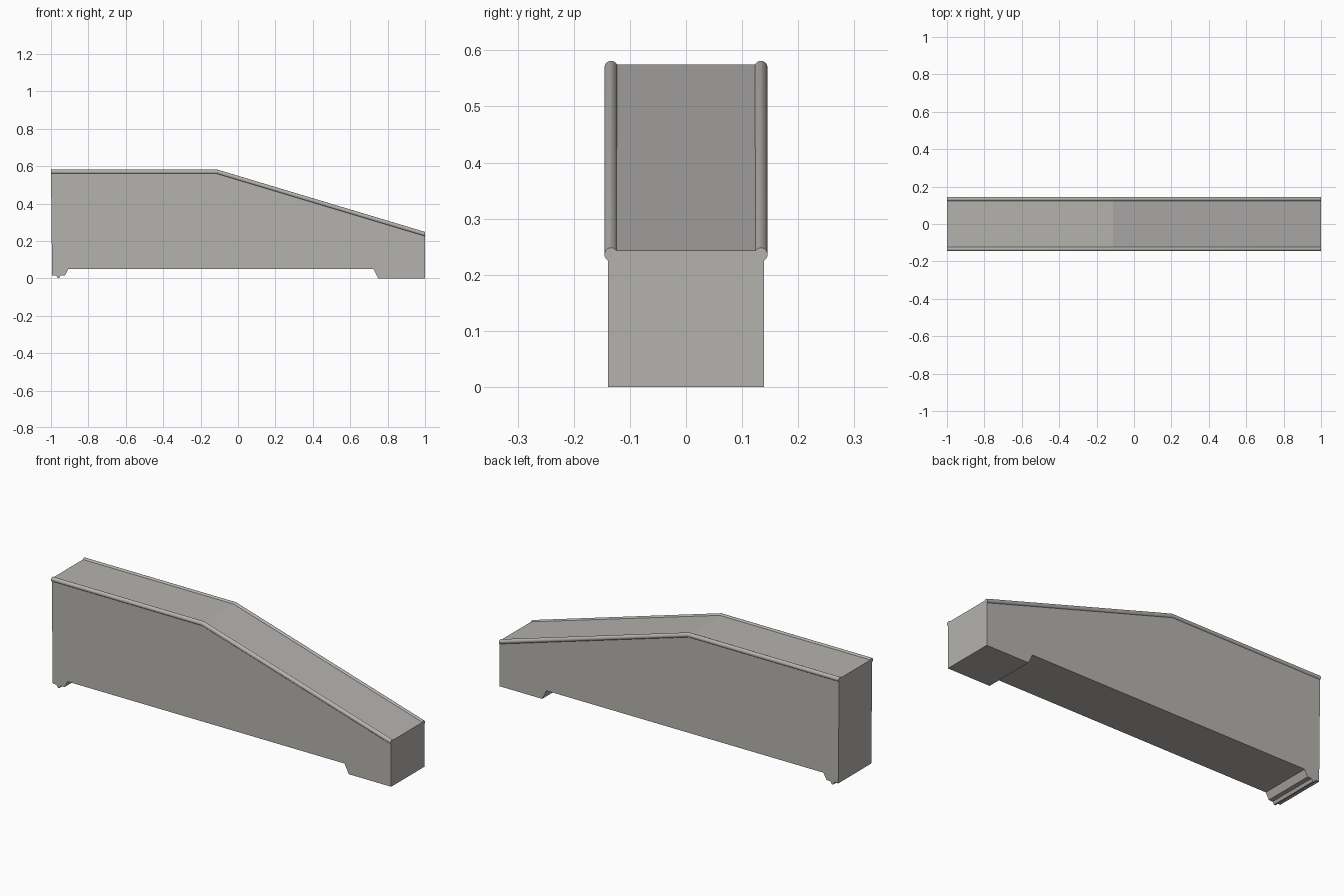
import bpy, bmesh, math

cube = bpy.data.objects.get("Cube")
if cube:
    bpy.data.objects.remove(cube, do_unlink=True)

stone = bpy.data.materials.new("warm grey")
stone.use_nodes = True
GREY = (0.46, 0.45, 0.43, 1)
stone.diffuse_color = GREY
stone.node_tree.nodes["Principled BSDF"].inputs["Base Color"].default_value = GREY


def finish(name, bm):
    bmesh.ops.recalc_face_normals(bm, faces=bm.faces[:])
    mesh = bpy.data.meshes.new(name)
    bm.to_mesh(mesh)
    bm.free()
    mesh.materials.append(stone)
    obj = bpy.data.objects.new(name, mesh)
    bpy.context.collection.objects.link(obj)
    return obj


# Wall panel: side profile extruded across its width
HALF = 0.139
KNEE = -0.112
profile = [(-1, 0.575), (KNEE, 0.575), (1, 0.243), (1, 0), (0.75, 0),
           (0.725, 0.05), (-0.907, 0.05), (-0.925, 0.016), (-0.948, 0.016),
           (-0.956, 0.002), (-0.964, 0.002), (-0.972, 0.016), (-0.994, 0.016)]
bm = bmesh.new()
face = bm.faces.new([bm.verts.new((x, -HALF, z)) for x, z in profile])
side = bmesh.ops.extrude_face_region(bm, geom=[face])["geom"]
bmesh.ops.translate(bm, vec=(0, 2 * HALF, 0),
                    verts=[v for v in side if isinstance(v, bmesh.types.BMVert)])
finish("wall_body", bm)

# Round edge rails: mitred at the knee, cut upright at both ends
RADIUS, SIDES = 0.0117, 24
angle = math.atan(0.3)
stations = [(-1, 0.5695, 1, 0),
            (KNEE, 0.5695, 1, math.tan(angle / 2)),
            (1, 0.236, 1 / math.cos(angle), 0)]


def rail(name, y):
    bm = bmesh.new()
    rings = []
    for x, z, stretch, lean in stations:
        ring = []
        for i in range(SIDES):
            a = math.tau * i / SIDES
            dz = RADIUS * stretch * math.sin(a)
            ring.append(bm.verts.new((x + dz * lean, y + RADIUS * math.cos(a), z + dz)))
        rings.append(ring)
    for a, b in zip(rings, rings[1:]):
        for i in range(SIDES):
            j = (i + 1) % SIDES
            bm.faces.new((a[i], a[j], b[j], b[i]))
    bm.faces.new(rings[0])
    bm.faces.new(rings[-1])
    obj = finish(name, bm)
    bpy.ops.object.select_all(action="DESELECT")
    obj.select_set(True)
    bpy.context.view_layer.objects.active = obj
    bpy.ops.object.shade_smooth_by_angle(angle=math.radians(16))


rail("front_rail", -0.1335)
rail("back_rail", 0.1335)
